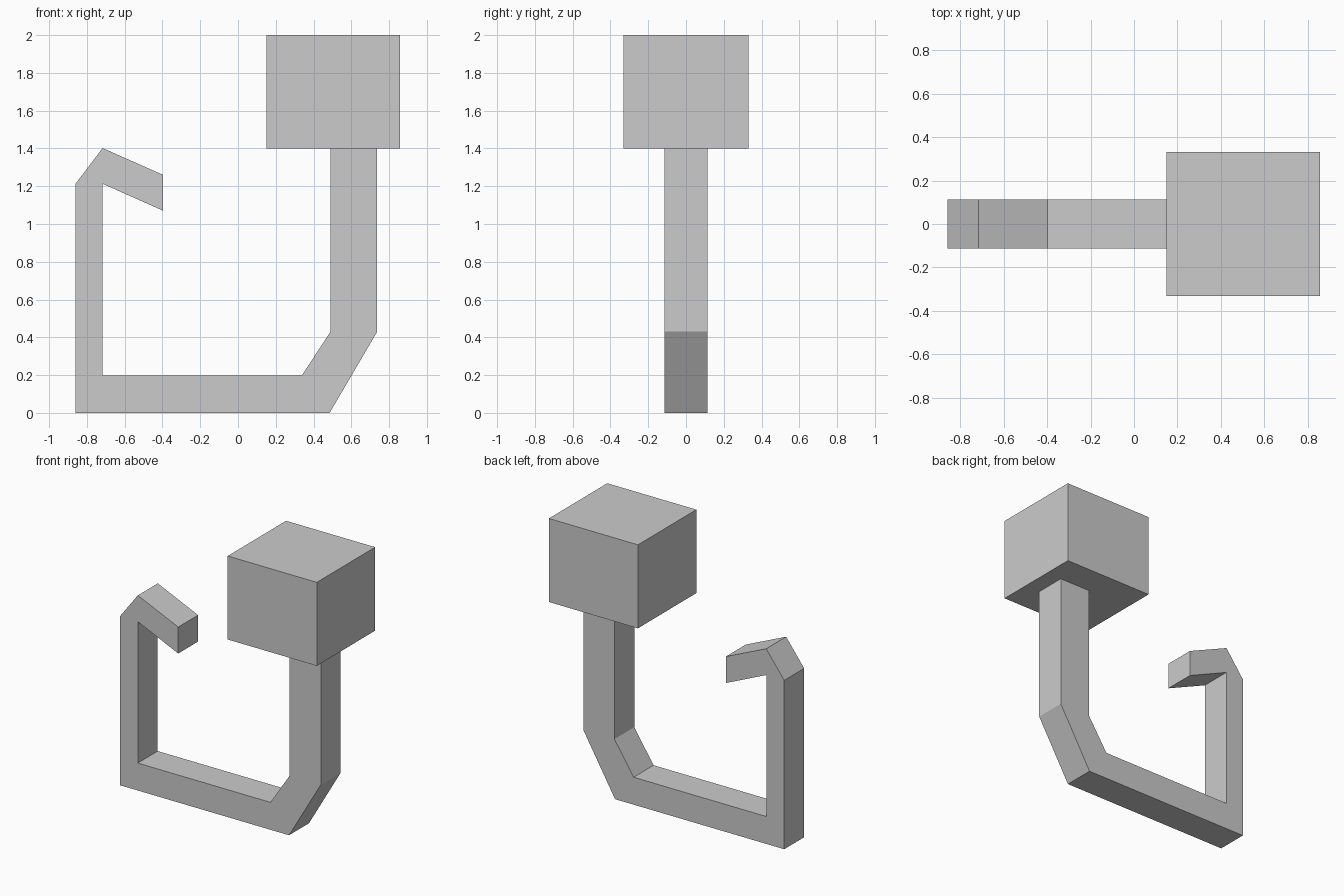
import bpy
import bmesh
from mathutils import Vector

if "Cube" in bpy.data.objects:
    bpy.data.objects.remove(bpy.data.objects["Cube"])


def extrude_profile(name, profile, half_depth):
    """Extrude an XZ outline symmetrically along Y."""
    bm = bmesh.new()
    face = bm.faces.new([bm.verts.new((x, -half_depth, z)) for x, z in profile])
    result = bmesh.ops.extrude_face_region(bm, geom=[face])
    moved = [v for v in result["geom"] if isinstance(v, bmesh.types.BMVert)]
    bmesh.ops.translate(bm, verts=moved, vec=Vector((0, 2 * half_depth, 0)))
    bmesh.ops.recalc_face_normals(bm, faces=bm.faces)
    mesh = bpy.data.meshes.new(name)
    bm.to_mesh(mesh)
    bm.free()
    obj = bpy.data.objects.new(name, mesh)
    bpy.context.collection.objects.link(obj)
    return obj


# Bent bar: post, chamfered elbow, base, upright and drooping tip
hook_outline = [
    (-0.86, 0.0), (0.485, 0.0), (0.737, 0.43), (0.737, 1.4),
    (0.49, 1.4), (0.49, 0.43), (0.337, 0.197), (-0.717, 0.197),
    (-0.717, 1.213), (-0.396, 1.07), (-0.396, 1.26),
    (-0.717, 1.402), (-0.86, 1.213),
]
extrude_profile("hook_bar", hook_outline, 0.113)

# Block on top of the post
block_outline = [(0.15, 1.4), (0.858, 1.4), (0.858, 2.0), (0.15, 2.0)]
extrude_profile("top_block", block_outline, 0.331)
